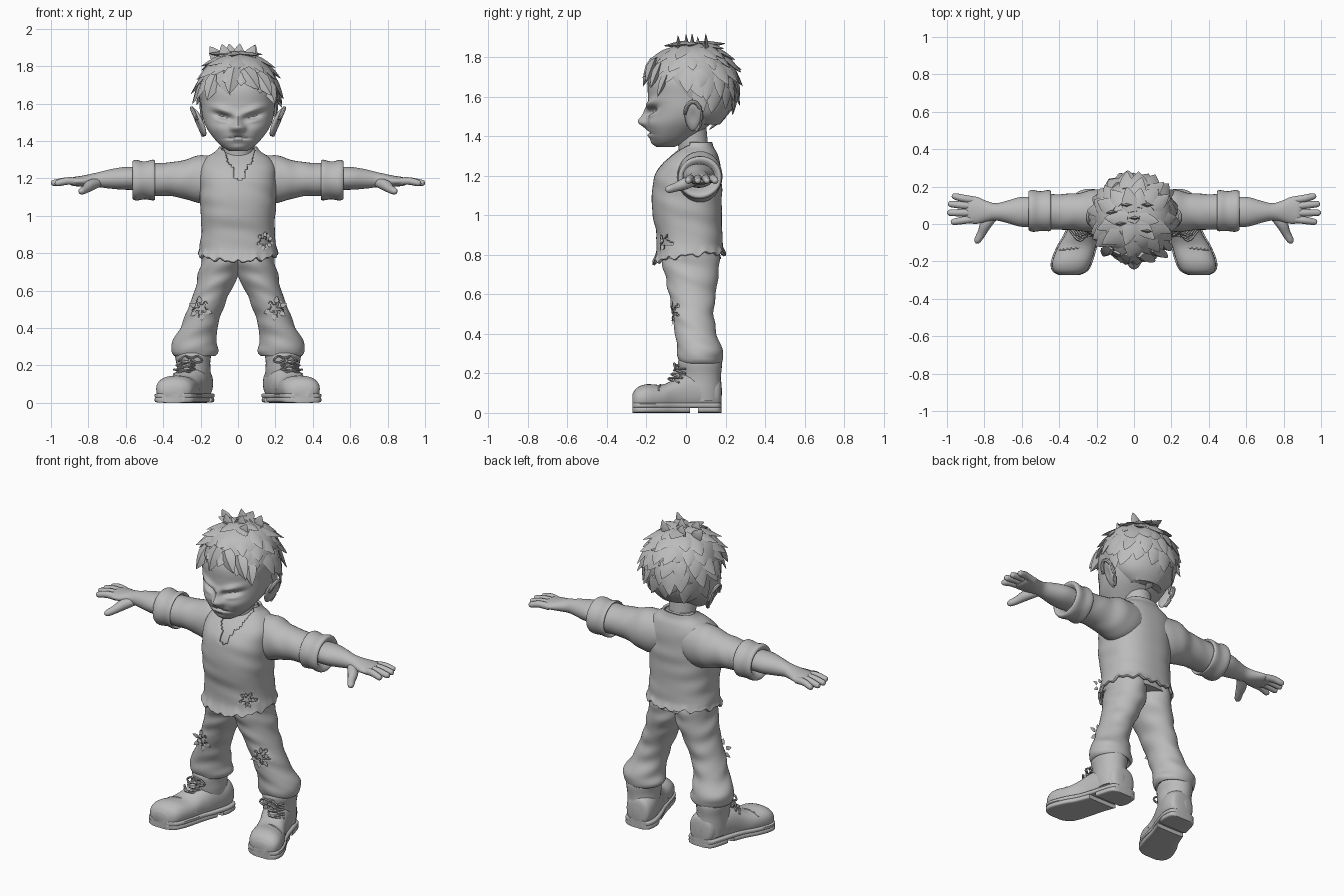
import bpy, bmesh, math, random
from math import sin, cos, pi, exp, atan2, hypot, radians
from mathutils import Vector

random.seed(4)
if "Cube" in bpy.data.objects:
    bpy.data.objects.remove(bpy.data.objects["Cube"])

clay = bpy.data.materials.new("plain grey")
clay.use_nodes = True
clay.diffuse_color = (0.5, 0.5, 0.5, 1)
clay.node_tree.nodes["Principled BSDF"].inputs["Base Color"].default_value = (0.5, 0.5, 0.5, 1)


def finish(name, bm, mirror=False, thick=0):
    for f in bm.faces:
        f.smooth = True
    for e in bm.edges:
        e.smooth = e.calc_face_angle(0) < 0.7
    mesh = bpy.data.meshes.new(name)
    bm.to_mesh(mesh)
    bm.free()
    mesh.materials.append(clay)
    obj = bpy.data.objects.new(name, mesh)
    bpy.context.collection.objects.link(obj)
    if thick:
        m = obj.modifiers.new("cloth", 'SOLIDIFY')
        m.thickness, m.offset = thick, -1
    if mirror:
        obj.modifiers.new("mirror", 'MIRROR').use_mirror_merge = False
    return obj


def skin_rings(bm, rings):
    """Bridge rings of points, closing both ends; returns the two end caps."""
    vs = [[bm.verts.new(p) for p in r] for r in rings]
    n = len(vs[0])
    for a, b in zip(vs, vs[1:]):
        for i in range(n):
            bm.faces.new((a[i], a[(i + 1) % n], b[(i + 1) % n], b[i]))
    return [bm.faces.new(vs[0]), bm.faces.new(vs[-1])]


def spline(keys, steps):
    """Catmull-Rom interpolation of tuples."""
    k = [keys[0]] + list(keys) + [keys[-1]]
    out = []
    for i in range(1, len(k) - 2):
        for s in range(steps):
            t = s / steps
            out.append([0.5 * (2 * b + (c - a) * t + (2 * a - 5 * b + 4 * c - d) * t * t
                               + (3 * b - a - 3 * c + d) * t ** 3)
                        for a, b, c, d in zip(*k[i - 1:i + 3])])
    return out + [list(keys[-1])]


AXES = {'z': lambda t, u, v: (u, v, t), 'x': lambda t, u, v: (t, u, v), 'y': lambda t, u, v: (u, t, v)}


def loft(name, keys, axis='z', n=32, steps=4, power=2, wave=0, mod=None, cut=None,
         is_open=False, mirror=False, thick=0):
    """Sections are (position, centre u, centre v, radius u, radius v)."""
    rings = []
    for t, cu, cv, ru, rv in spline(keys, steps):
        ring = []
        for i in range(n):
            a = 2 * pi * i / n
            c, s = cos(a), sin(a)
            w = 1 + wave * sin(55 * t + 2.5 * sin(a + 0.6)) * (0.6 + 0.4 * sin(3 * a + 20 * t))
            p = Vector(AXES[axis](t, cu + ru * w * math.copysign(abs(c) ** (2 / power), c),
                                  cv + rv * w * math.copysign(abs(s) ** (2 / power), s)))
            ring.append(mod(p) if mod else p)
        rings.append(ring)
    bm = bmesh.new()
    caps = skin_rings(bm, rings)
    bmesh.ops.recalc_face_normals(bm, faces=bm.faces)
    doomed = caps if is_open else []
    if cut:
        doomed = doomed + [f for f in bm.faces if f not in caps and cut(f.calc_center_median())]
    bmesh.ops.delete(bm, geom=doomed, context='FACES')
    return finish(name, bm, mirror, thick)


def tube(name, keys, n=12, steps=5, mirror=True):
    """Round tube through (x, y, z, radius) points."""
    pts = spline(keys, steps)
    rings = []
    for i, p in enumerate(pts):
        d = Vector(pts[min(i + 1, len(pts) - 1)][:3]) - Vector(pts[max(i - 1, 0)][:3])
        up = Vector((0, 0, 1)) if abs(d.normalized().z) < 0.9 else Vector((0, 1, 0))
        u = d.cross(up).normalized()
        v = d.cross(u).normalized()
        rings.append([Vector(p[:3]) + p[3] * (u * cos(2 * pi * j / n) + v * sin(2 * pi * j / n)) for j in range(n)])
    bm = bmesh.new()
    skin_rings(bm, rings)
    bmesh.ops.recalc_face_normals(bm, faces=bm.faces)
    return finish(name, bm, mirror)


def lock(bm, base, d, nor, length, width, lift=0.1, flat=0.35):
    """Pointed leaf that lies along d and lifts towards nor."""
    d, nor = Vector(d).normalized(), Vector(nor).normalized()
    side = d.cross(nor).normalized()
    rings = []
    for t, w in ((0, 0.7), (0.3, 1), (0.6, 0.75), (0.85, 0.35), (1, 0.02)):
        c = Vector(base) + d * length * t + nor * length * lift * t * t
        rings.append([c + side * width * w, c + nor * width * w * flat,
                      c - side * width * w, c - nor * width * w * flat])
    skin_rings(bm, rings)


def shrink(keys, by):
    return [(t, u, v, max(a - by, 0.01), max(b - by, 0.01)) for t, u, v, a, b in keys]


def in_star(p, x, z, size):
    a = atan2(p.z - z, p.x - x)
    return p.y < 0.02 and hypot(p.x - x, p.z - z) < size * (0.65 + 0.35 * cos(5 * a + 1))


# Head with sculpted face: (x, z, slope, width, height, push)
FACE = [(0, 1.472, 0, 0.03, 0.03, -0.045), (0, 1.515, 0, 0.02, 0.035, -0.022),
        (0.027, 1.468, 0, 0.015, 0.016, -0.014), (0.08, 1.507, 0.3, 0.045, 0.017, 0.028),
        (0.075, 1.54, 0.3, 0.06, 0.02, -0.02), (0.08, 1.5, 0.1, 0.035, 0.012, -0.009),
        (0, 1.42, -0.1, 0.06, 0.007, 0.012), (0, 1.403, 0, 0.04, 0.012, -0.008),
        (0, 1.365, 0, 0.04, 0.02, -0.01), (0.1, 1.465, 0, 0.05, 0.035, -0.012)]


def sculpt(p):
    if p.y < 0:
        ax = abs(p.x)
        p.y += sum(a * exp(-((ax - x) / sx) ** 2 - ((p.z - z - k * ax) / sz) ** 2) for x, z, k, sx, sz, a in FACE)
    return p


loft("head", [(1.345, 0, -.10, .045, .045), (1.37, 0, -.085, .085, .083), (1.41, 0, -.065, .125, .123),
              (1.47, 0, -.03, .168, .163), (1.53, 0, 0, .19, .19), (1.6, 0, .01, .197, .203),
              (1.68, 0, .01, .2, .2), (1.76, 0, .02, .17, .17), (1.82, 0, .02, .08, .08)],
     n=112, steps=10, power=2.2, mod=sculpt)
loft("neck", [(1.2, 0, .05, .1, .08), (1.32, 0, .04, .08, .075), (1.48, 0, .02, .08, .08)])

# Ears
bm = bmesh.new()
bmesh.ops.create_uvsphere(bm, u_segments=20, v_segments=14, radius=1)
for v in bm.verts:
    x, y, z = v.co
    dish = 0.012 * exp(-(y * y + z * z) * 4) if x > 0 else 0
    v.co = (.207 + .02 * x - dish + .03 * z + .012 * y, .035 + .042 * y * (1 + .2 * z), 1.5 + .075 * z)
finish("ear", bm, True)
tube("ear_rim", [(.215 + .032 * sin(a), .035 + .042 * cos(a), 1.5 + .075 * sin(a), .011)
                 for a in [radians(d) for d in range(-70, 200, 30)]], n=8, steps=2)

# Hair: cap and overlapping spiky locks
loft("hair_cap", [(1.46, 0, .1, .1, .07), (1.51, 0, .085, .165, .125), (1.58, 0, .06, .197, .18),
                  (1.68, 0, .035, .213, .215), (1.78, 0, .03, .185, .185), (1.84, 0, .03, .125, .13),
                  (1.87, 0, .03, .04, .04)])
bm = bmesh.new()
radii = Vector((.208, .218, .213))
for ring, theta in enumerate((12, 30, 48, 64, 80, 96, 112, 126)):
    count = 3 + round(14 * sin(radians(theta)))
    for i in range(count):
        a = 2 * pi * (i + 0.5 * (ring % 2) + random.uniform(-.2, .2)) / count
        if theta > 93 + 36 * sin(a):
            continue
        th = radians(theta + random.uniform(-5, 5))
        nor = Vector((sin(th) * cos(a), sin(th) * sin(a), cos(th)))
        tang = Vector((cos(th) * cos(a), cos(th) * sin(a), -sin(th)))
        tang += 0.35 * random.uniform(-1, 1) * Vector((-sin(a), cos(a), 0))
        base = Vector((0, .035, 1.66)) + radii * nor
        lock(bm, base, tang, nor, random.uniform(.1, .14), random.uniform(.035, .05),
             random.uniform(.0, .16) if theta < 100 else -.1)
# Upright crown spikes and hanging fringe
for x, y, lean in ((-.06, .0, -.3), (.0, .03, .1), (.05, -.04, .5), (-.03, .1, -.2), (.06, .1, .4), (-.1, .06, -.7)):
    lock(bm, (x, y, 1.83), (lean, .1, 1), (0, -1, .2), .09, .035, .1)
for x, z, dx, length, w in ((-.12, 1.75, -.35, .15, .045), (-.08, 1.77, .3, .14, .05), (-.02, 1.79, -.2, .15, .05),
                            (.03, 1.78, .8, .14, .05), (.1, 1.76, .7, .15, .045), (.15, 1.72, .4, .14, .04)):
    lock(bm, (x, -.165 + x * x * 3, z), (dx, -.45, -1), (x, -1, .4), length, w, -.05, .5)
bmesh.ops.recalc_face_normals(bm, faces=bm.faces)
finish("hair_locks", bm)

# Shirt with a torn neckline, a hole and a ragged hem, over the chest
SHIRT = [(.78, 0, .015, .215, .185), (.83, 0, .02, .205, .17), (.92, 0, .015, .196, .168),
         (1.02, 0, .005, .2, .176), (1.12, 0, .005, .205, .177), (1.2, 0, .01, .205, .168),
         (1.26, 0, .025, .2, .148), (1.31, 0, .045, .17, .115), (1.345, 0, .055, .12, .085), (1.37, 0, .06, .1, .072)]


def hem(p):
    w = max(0, (.85 - p.z) / .07)
    a = atan2(p.y, p.x)
    p.z += w * (.12 * p.y + .1 * abs(p.x) - .005 + .014 * sin(17 * a) * sin(5 * a))
    return p


def shirt_cut(p):
    return (p.y < 0.02 and p.z > 1.175 + 1.9 * abs(p.x - .01) + .012 * sin(150 * p.x)) or in_star(p, .14, .865, .045)


loft("shirt", SHIRT, n=96, steps=12, power=2.4, wave=.012, mod=hem, cut=shirt_cut, is_open=True, thick=.014)
loft("chest", shrink(SHIRT, .022), power=2.4)
loft("sleeve", [(.06, .065, 1.2, .1, .125), (.2, .07, 1.195, .115, .128), (.3, .065, 1.195, .1, .1),
                (.4, .065, 1.195, .095, .088), (.5, .065, 1.19, .095, .088)], 'x', steps=8, wave=.02, mirror=True)
loft("rolled_cuff", [(.47, .065, 1.19, .08, .08), (.445, .068, 1.19, .1, .1), (.455, .07, 1.19, .11, .108),
                     (.5, .07, 1.19, .106, .102), (.545, .07, 1.19, .112, .108), (.565, .07, 1.19, .102, .098),
                     (.555, .07, 1.19, .085, .075), (.52, .07, 1.19, .06, .05)], 'x', wave=.02, mirror=True)

# Forearms, palms and digits
loft("forearm_and_palm", [(.5, .065, 1.2, .075, .06), (.6, .065, 1.2, .08, .061), (.68, .065, 1.197, .059, .052),
                          (.74, .065, 1.193, .046, .041), (.79, .068, 1.188, .056, .035),
                          (.84, .073, 1.185, .072, .028), (.88, .075, 1.183, .07, .024),
                          (.9, .075, 1.182, .055, .014)], 'x', mirror=True)
for label, y0, y1, tip in (("little", .126, .147, .975), ("ring", .094, .106, .995),
                           ("middle", .06, .06, 1.0), ("index", .028, .012, .98)):
    tube(label + "_finger", [(.85, y0, 1.182, .02), (.91, (y0 + y1) / 2, 1.186, .02), (tip - .02, y1, 1.176, .017),
                             (tip - .006, y1, 1.173, .012), (tip, y1, 1.172, .002)])
tube("thumb", [(.75, .045, 1.178, .026), (.79, .0, 1.162, .03), (.815, -.05, 1.143, .023),
               (.835, -.085, 1.132, .019), (.842, -.098, 1.128, .012), (.845, -.103, 1.126, .002)])

# Trousers with torn knees, over the legs
LEG = [(.84, .09, .025, .105, .14), (.75, .09, .025, .108, .145), (.68, .106, .03, .108, .132),
       (.6, .135, .032, .097, .118), (.5, .175, .035, .094, .106), (.4, .21, .05, .1, .105),
       (.32, .233, .07, .12, .115), (.275, .232, .075, .124, .113), (.25, .23, .075, .108, .104),
       (.262, .23, .075, .09, .09)]
loft("trouser_leg", LEG, n=72, steps=12, wave=.035, cut=lambda p: in_star(p, .2, .505, .05),
     is_open=True, mirror=True, thick=.01)
loft("leg", [(t, u, v, a, b) for t, u, v, a, b in shrink(LEG, .02)][:8], mirror=True)


# Frayed flaps round the tears
def flaps(name, x, y, z, size, mirror):
    bm = bmesh.new()
    for i in range(6):
        a = i * pi / 3 + .4
        d = Vector((cos(a), 0, sin(a)))
        lock(bm, Vector((x, y, z)) + d * size * .7, d + Vector((0, .15, 0)), (0, -1, 0), size * .8, size * .3, .3, .12)
    bmesh.ops.recalc_face_normals(bm, faces=bm.faces)
    finish(name, bm, mirror)


flaps("knee_tear", .2, -.068, .505, .045, True)
flaps("shirt_tear", .14, -.128, .865, .035, False)

# Boots
FOOT = [(.18, .215, .095, .04, .055), (.165, .217, .1, .075, .085), (.1, .225, .105, .09, .1),
        (.0, .255, .1, .09, .1), (-.06, .28, .085, .09, .085), (-.12, .305, .075, .1, .068),
        (-.2, .332, .075, .104, .07), (-.25, .342, .068, .088, .058), (-.272, .347, .058, .05, .035)]


def flat_bottom(p):
    p.z = max(p.z, .03)
    return p


loft("boot_foot", FOOT, 'y', power=2.3, mod=flat_bottom, mirror=True)
loft("boot_shaft", [(.06, .235, .08, .085, .1), (.14, .236, .075, .088, .105), (.2, .238, .07, .09, .107),
                    (.25, .24, .07, .096, .112), (.27, .24, .07, .09, .105)], wave=.02, mirror=True)


def sole(name, keys, z, half):
    loft(name, [(y, u, z, a + .008, half) for y, u, _, a, _ in keys], 'y', power=5, mirror=True)


sole("midsole", FOOT, .038, .014)
sole("heel_tread", FOOT[:3] + [(.06, .236, 0, .088, 0)], .016, .016)
sole("front_tread", [(.02, .249, 0, .088, 0)] + FOOT[4:], .016, .016)
tube("toe_cap_seam", [(.308 + .1 * cos(a) + .012 * sin(a), -.13 - .012 * cos(a), .07 + .07 * sin(a), .006)
                      for a in [pi * i / 8 for i in range(9)]], n=8, steps=2)

# Laces and bow
for i in range(4):
    x, y, z = .288 - .013 * i, -.085 + .016 * i, .165 + .023 * i
    for s in (-1, 1):
        tube("lace", [(x - .055, y + .05, z - .012 * s, .006), (x, y - .003, z + .008, .007),
                      (x + .055, y + .05, z + .012 * s, .006)], n=6, steps=4)
for s in (-1, 1):
    tube("bow_loop", [(.25, -.045, .235, .005), (.25 + .035 * s, -.06, .25, .006),
                      (.25 + .06 * s, -.055, .225, .006), (.25 + .03 * s, -.06, .215, .006),
                      (.25, -.045, .235, .005)], n=6, steps=4)
